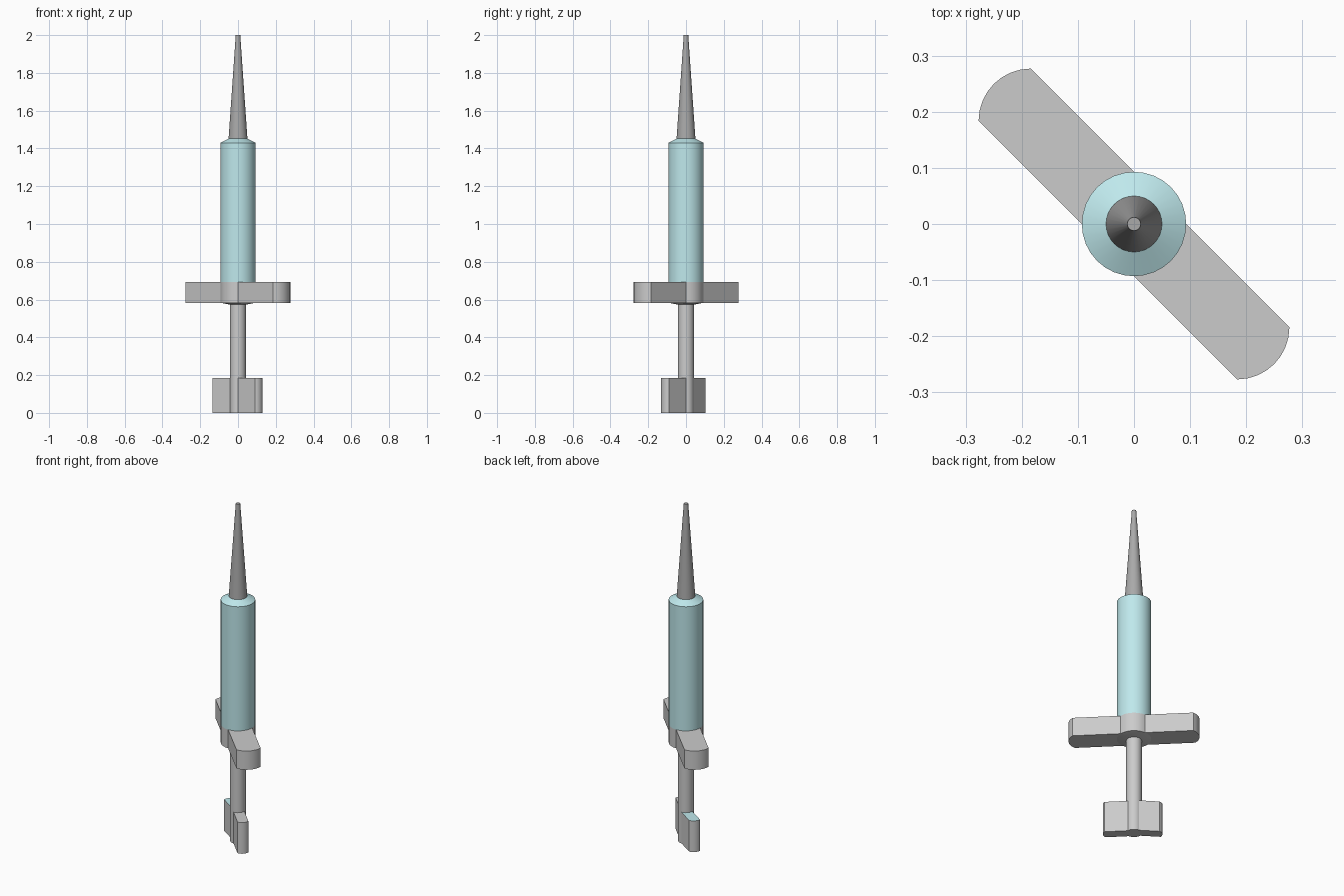
import bpy, bmesh
from math import cos, sin, pi, radians

if "Cube" in bpy.data.objects:
    bpy.data.objects.remove(bpy.data.objects["Cube"])

SEG = 32


def material(name, rgb):
    m = bpy.data.materials.new(name)
    m.diffuse_color = (*rgb, 1)
    m.use_nodes = True
    m.node_tree.nodes["Principled BSDF"].inputs["Base Color"].default_value = m.diffuse_color
    return m


teal = material("teal", (0.52, 0.81, 0.84))
dark = material("dark_grey", (0.4, 0.4, 0.4))
grey = material("grey", (0.8, 0.8, 0.8))


def finish(name, bm, mats=()):
    bmesh.ops.recalc_face_normals(bm, faces=bm.faces)
    me = bpy.data.meshes.new(name)
    bm.to_mesh(me)
    bm.free()
    ob = bpy.data.objects.new(name, me)
    bpy.context.collection.objects.link(ob)
    for m in mats:
        me.materials.append(m)
    bpy.ops.object.select_all(action='DESELECT')
    ob.select_set(True)
    bpy.context.view_layer.objects.active = ob
    bpy.ops.object.shade_smooth_by_angle(angle=radians(20))
    return ob


def turned(name, profile, mats=()):
    """Solid of revolution from (radius, z) points, capped at both ends."""
    bm = bmesh.new()
    rings = [[bm.verts.new((r * cos(2 * pi * i / SEG), r * sin(2 * pi * i / SEG), z))
              for i in range(SEG)] for r, z in profile]
    for a, b in zip(rings, rings[1:]):
        for i in range(SEG):
            j = (i + 1) % SEG
            bm.faces.new((a[i], a[j], b[j], b[i]))
    bm.faces.new(rings[0])
    bm.faces.new(rings[-1])
    return finish(name, bm, mats)


def winged(name, radius, back_left, front_right, z0, z1, mats=()):
    """Disc with two opposite quarters pulled out into wings."""
    bm = bmesh.new()
    centres = [(0, 0), back_left, (0, 0), front_right]
    n = SEG // 4
    levels = []
    for z in (z0, z1):
        q = [[bm.verts.new((cx + radius * cos(pi / 2 * (k + i / n)),
                            cy + radius * sin(pi / 2 * (k + i / n)), z))
              for i in range(n + 1)] for k, (cx, cy) in enumerate(centres)]
        levels.append(sum(q, []))
        bm.faces.new(q[0] + q[2])
        wing = bm.faces.new([q[0][-1]] + q[1] + [q[2][0]])
        bm.faces.new([q[2][-1]] + q[3] + [q[0][0]])
        if z == z1 and len(mats) > 1:
            wing.material_index = 1
    lo, hi = levels
    for i in range(len(lo)):
        j = (i + 1) % len(lo)
        bm.faces.new((lo[i], lo[j], hi[j], hi[i]))
    return finish(name, bm, mats)


# Needle, barrel and plunger rod
turned("needle", [(0.05, 1.45), (0.012, 2.0)], [dark])
turned("barrel", [(0.093, 0.694), (0.093, 1.43), (0.05, 1.452)], [teal])
turned("barrel_base", [(0.042, 0.573), (0.093, 0.583)])
turned("plunger_rod", [(0.042, 0.18), (0.042, 0.575)])

# Finger grip and plunger handle, one handle wing has a teal top
winged("finger_grip", 0.093, (-0.184, 0.184), (0.184, -0.184), 0.583, 0.694)
winged("plunger_handle", 0.042, (-0.093, 0.062), (0.089, -0.09), 0.0, 0.185, [grey, teal])
